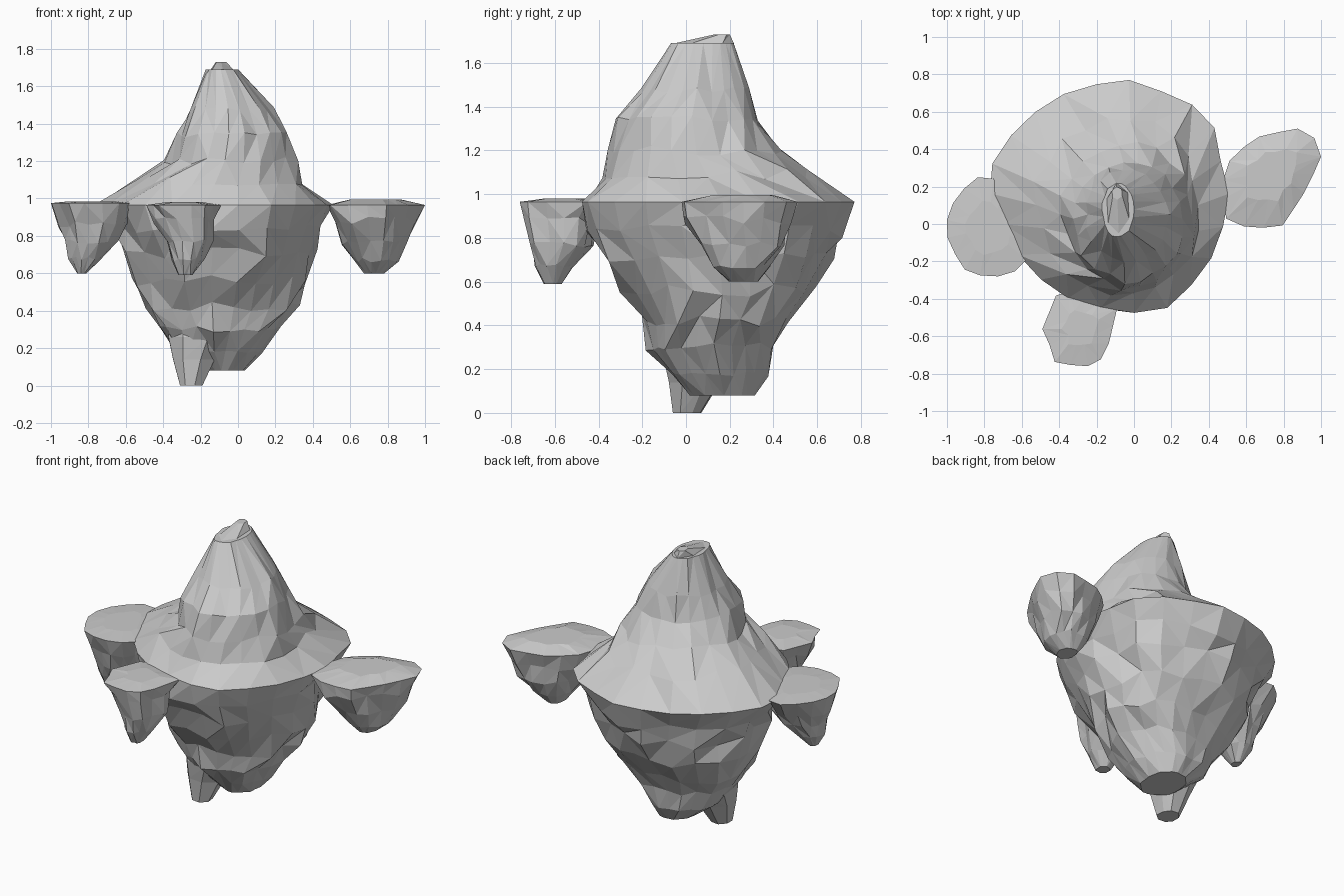
import bpy, bmesh, math, random
from mathutils import Vector

random.seed(7)


def resample(pts, n):
    """Evenly spaced points on a closed outline, in -0.5..0.5 of its bounding box, counter-clockwise."""
    area = sum(a[0] * b[1] - b[0] * a[1] for a, b in zip(pts, pts[1:] + pts[:1]))
    loop = [Vector(p) for p in (pts if area > 0 else pts[::-1])]
    start = max(range(len(loop)), key=lambda i: loop[i].x)
    loop = loop[start:] + loop[:start + 1]
    total = sum((b - a).length for a, b in zip(loop, loop[1:]))
    out = []
    for i in range(n):
        d = total * i / n
        for a, b in zip(loop, loop[1:]):
            seg = (b - a).length
            if d <= seg:
                out.append(a.lerp(b, d / seg))
                break
            d -= seg
    x0, x1 = min(p.x for p in out), max(p.x for p in out)
    y0, y1 = min(p.y for p in out), max(p.y for p in out)
    return [Vector(((p.x - x0) / (x1 - x0) - 0.5, (p.y - y0) / (y1 - y0) - 0.5)) for p in out]


def rock(name, outline, sides, rings, rough, rim):
    """Loft the outline through rings (z, xmin, xmax, ymin, ymax) listed bottom to top.
    The ring at height rim stays crisp; the others grow rounder and rough, in facets."""
    unit = resample(outline, sides)
    bm = bmesh.new()
    loops = []
    for k, (z, x0, x1, y0, y1) in enumerate(rings):
        amp = 0 if z == rim else rough * min(1, x1 - x0)
        end = k in (0, len(rings) - 1)
        loop = []
        for p in unit:
            q = p.lerp(p.normalized() * 0.5, min(1, abs(z - rim) * 2.5))
            s = 1 + random.uniform(-1.2, 0.9) * amp / max(x1 - x0, y1 - y0) * 2
            dz = 0 if end else random.uniform(-1, 1) * amp
            loop.append(bm.verts.new(((x0 + x1) / 2 + (x1 - x0) * q.x * s,
                                      (y0 + y1) / 2 + (y1 - y0) * q.y * s, z + dz)))
        loops.append(loop)
    for a, b in zip(loops, loops[1:]):
        for i in range(sides):
            j = (i + 1) % sides
            if random.random() < 0.5:
                bm.faces.new((a[i], a[j], b[j]))
                bm.faces.new((a[i], b[j], b[i]))
            else:
                bm.faces.new((a[i], a[j], b[i]))
                bm.faces.new((a[j], b[j], b[i]))
    bm.faces.new(loops[0][::-1])
    bm.faces.new(loops[-1])
    bmesh.ops.triangulate(bm, faces=[f for f in bm.faces if len(f.verts) > 4])
    bmesh.ops.recalc_face_normals(bm, faces=bm.faces)
    me = bpy.data.meshes.new(name)
    bm.to_mesh(me)
    bm.free()
    ob = bpy.data.objects.new(name, me)
    bpy.context.collection.objects.link(ob)
    return ob


# Main floating island: tapering rock below the rim, mountain above it
main_outline = [(-0.08, 0.77), (0.04, 0.75), (0.2, 0.68), (0.38, 0.6), (0.43, 0.52), (0.46, 0.35),
                (0.51, 0.16), (0.47, -0.05), (0.4, -0.22), (0.22, -0.43), (0.1, -0.475), (-0.1, -0.46),
                (-0.4, -0.37), (-0.6, -0.15), (-0.77, 0.24), (-0.65, 0.44), (-0.55, 0.55),
                (-0.4, 0.67), (-0.2, 0.73)]
rock("main_island", main_outline, 22, [
    (0.08, -0.20, 0.04, 0.02, 0.32),
    (0.18, -0.34, 0.12, -0.08, 0.38),
    (0.30, -0.43, 0.22, -0.17, 0.41),
    (0.42, -0.52, 0.31, -0.19, 0.48),
    (0.56, -0.57, 0.36, -0.29, 0.60),
    (0.71, -0.61, 0.42, -0.38, 0.66),
    (0.83, -0.68, 0.46, -0.45, 0.72),
    (0.965, -0.77, 0.51, -0.475, 0.77),
    (1.09, -0.55, 0.37, -0.40, 0.58),
    (1.20, -0.40, 0.32, -0.35, 0.43),
    (1.34, -0.32, 0.27, -0.31, 0.35),
    (1.48, -0.26, 0.19, -0.20, 0.29),
    (1.69, -0.17, 0.00, -0.07, 0.22)], 0.032, 0.965)

# Small summit, and the hanging spike that merges into the rock
blob = [(0, 0), (0.6, -0.1), (1, 0.2), (0.9, 0.9), (0.3, 1), (-0.1, 0.6)]
rock("summit", blob, 6, [
    (1.62, -0.19, 0.03, -0.05, 0.23),
    (1.69, -0.15, -0.02, -0.05, 0.22),
    (1.73, -0.12, -0.06, 0.13, 0.20)], 0.0, 0)
rock("bottom_spike", blob, 8, [
    (0.0, -0.31, -0.19, -0.06, 0.07),
    (0.14, -0.35, -0.12, -0.08, 0.16),
    (0.26, -0.38, -0.04, -0.11, 0.28),
    (0.45, -0.38, -0.04, -0.08, 0.28)], 0.0, 0)

# Three satellite islands around the rim
rock("right_islet", [(0.5, 0.03), (0.63, -0.02), (0.8, 0.0), (0.93, 0.2), (1.0, 0.36), (0.96, 0.47),
                     (0.87, 0.51), (0.65, 0.46), (0.52, 0.35), (0.47, 0.2)], 16, [
    (0.60, 0.67, 0.78, 0.20, 0.33),
    (0.67, 0.61, 0.86, 0.13, 0.40),
    (0.77, 0.56, 0.92, 0.06, 0.46),
    (0.88, 0.52, 0.96, 0.00, 0.49),
    (0.965, 0.475, 1.0, -0.02, 0.51),
    (0.995, 0.60, 0.88, 0.12, 0.40)], 0.05, 0.965)
rock("left_islet", [(-0.8, 0.25), (-0.88, 0.2), (-0.98, 0.07), (-1, -0.05), (-0.95, -0.16),
                    (-0.88, -0.27), (-0.7, -0.28), (-0.58, -0.23), (-0.56, -0.1), (-0.65, 0.1),
                    (-0.76, 0.24)], 16, [
    (0.60, -0.86, -0.81, -0.12, -0.05),
    (0.68, -0.91, -0.73, -0.17, 0.03),
    (0.77, -0.92, -0.64, -0.21, 0.11),
    (0.86, -0.95, -0.58, -0.25, 0.18),
    (0.975, -1.0, -0.56, -0.28, 0.25),
    (0.985, -0.90, -0.66, -0.16, 0.12)], 0.05, 0.975)
rock("front_islet", [(-0.4, -0.36), (-0.49, -0.57), (-0.43, -0.68), (-0.42, -0.74), (-0.2, -0.755),
                     (-0.14, -0.66), (-0.09, -0.46), (-0.15, -0.43)], 14, [
    (0.59, -0.32, -0.24, -0.65, -0.57),
    (0.67, -0.36, -0.18, -0.69, -0.51),
    (0.77, -0.40, -0.13, -0.71, -0.43),
    (0.88, -0.46, -0.11, -0.74, -0.40),
    (0.965, -0.49, -0.09, -0.76, -0.36),
    (0.98, -0.38, -0.19, -0.65, -0.47)], 0.06, 0.965)
